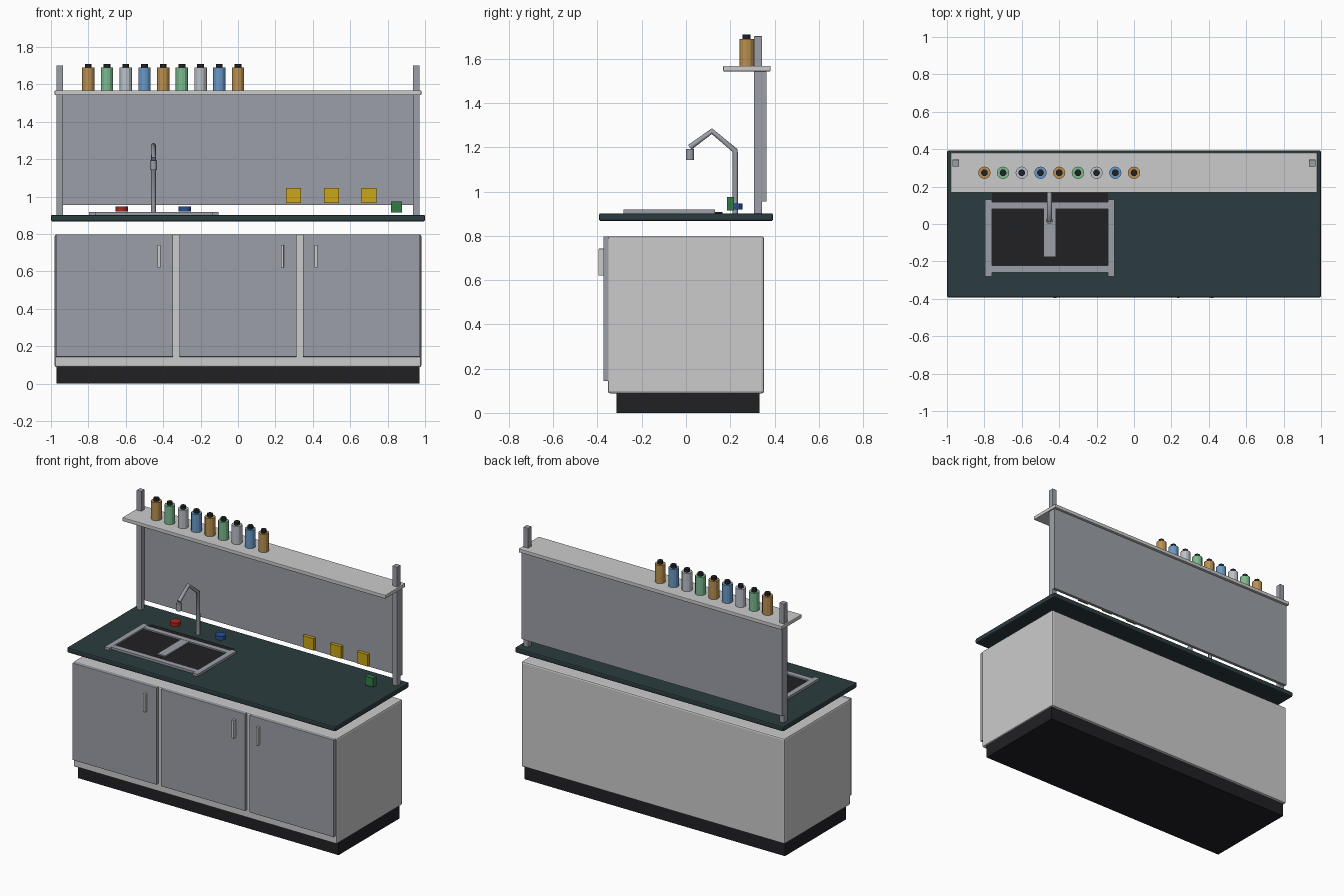
import bpy

if "Cube" in bpy.data.objects:
    bpy.data.objects.remove(bpy.data.objects["Cube"])

mats = {}

def paint(ob, color):
    if color is None:
        return
    if color not in mats:
        m = bpy.data.materials.new("color_%d" % len(mats))
        m.diffuse_color = (*color, 1)
        m.use_nodes = True
        m.node_tree.nodes["Principled BSDF"].inputs["Base Color"].default_value = m.diffuse_color
        mats[color] = m
    ob.data.materials.append(mats[color])

def box(name, x, y, z, color=None, bevel=0):
    """Box from (min, max) ranges on each axis."""
    bpy.ops.mesh.primitive_cube_add(size=1, location=[sum(r) / 2 for r in (x, y, z)])
    ob = bpy.context.object
    ob.name = name
    ob.scale = [r[1] - r[0] for r in (x, y, z)]
    bpy.ops.object.transform_apply(location=False, rotation=False, scale=True)
    if bevel:
        b = ob.modifiers.new("bevel", 'BEVEL')
        b.width, b.segments = bevel, 2
    paint(ob, color)
    return ob

def cyl(name, x, y, z, r, color=None, sides=12):
    bpy.ops.mesh.primitive_cylinder_add(vertices=sides, radius=r, depth=z[1] - z[0],
                                        location=(x, y, sum(z) / 2))
    ob = bpy.context.object
    ob.name = name
    paint(ob, color)
    return ob

BLACK = (0.015, 0.015, 0.018)
TOP = (0.025, 0.045, 0.05)
STEEL = (0.33, 0.35, 0.39)
LIGHT = (0.65, 0.66, 0.66)
BLUE = (0.02, 0.08, 0.3)

# base cabinet
box("plinth", (-0.97, 0.97), (-0.315, 0.333), (0, 0.09), BLACK)
box("cabinet", (-0.98, 0.98), (-0.352, 0.352), (0.088, 0.798), LIGHT, 0.01)
for i, (cx, hx) in enumerate([(-0.66, -0.423), (0, 0.237), (0.66, 0.417)]):
    box(f"door_{i}", (cx - 0.313, cx + 0.313), (-0.373, -0.34), (0.143, 0.797), STEEL, 0.003)
    box(f"door_handle_{i}", (hx - 0.008, hx + 0.008), (-0.395, -0.37), (0.62, 0.742), LIGHT, 0.002)

# worktop
box("worktop", (-1, 1), (-0.393, 0.393), (0.867, 0.902), TOP, 0.008)

# sink
for i, x in enumerate([(-0.76, -0.45), (-0.45, -0.14)]):
    box(f"sink_basin_{i}", x, (-0.24, 0.165), (0.885, 0.908), BLACK)
for i, x in enumerate([(-0.797, -0.76), (-0.14, -0.103)]):
    box(f"sink_side_rim_{i}", x, (-0.282, 0.132), (0.898, 0.918), STEEL)
for i, y in enumerate([(-0.26, -0.222), (0.08, 0.118)]):
    box(f"sink_cross_rim_{i}", (-0.78, -0.12), y, (0.898, 0.917), STEEL)
box("sink_divider", (-0.48, -0.42), (-0.173, 0.09), (0.898, 0.916), STEEL)

# tap: bent pipe and spout
curve = bpy.data.curves.new("tap_pipe", 'CURVE')
curve.dimensions = '3D'
curve.bevel_depth, curve.bevel_resolution = 0.013, 2
curve.use_fill_caps = True
path = [(0.222, 0.9), (0.222, 1.185), (0.117, 1.273), (0.017, 1.2)]
spline = curve.splines.new('POLY')
spline.points.add(len(path) - 1)
for p, (y, z) in zip(spline.points, path):
    p.co = (-0.452, y, z, 1)
pipe = bpy.data.objects.new("tap_pipe", curve)
bpy.context.collection.objects.link(pipe)
bpy.ops.object.select_all(action='DESELECT')
pipe.select_set(True)
bpy.context.view_layer.objects.active = pipe
bpy.ops.object.convert(target='MESH')
paint(bpy.context.object, STEEL)
cyl("tap_spout", -0.452, 0.018, (1.142, 1.192), 0.018, STEEL)
cyl("hot_knob", -0.622, 0.222, (0.92, 0.947), 0.033, (0.4, 0.02, 0.015))
cyl("cold_knob", -0.284, 0.222, (0.92, 0.947), 0.033, BLUE)

# upstand: posts, back panel, shelf
for side, x in (("left", -0.953), ("right", 0.953)):
    box(f"{side}_post", (x - 0.018, x + 0.018), (0.307, 0.344), (0.89, 1.702), STEEL, 0.003)
box("back_panel", (-0.97, 0.97), (0.344, 0.364), (0.955, 1.55), STEEL)
box("shelf", (-0.98, 0.98), (0.168, 0.382), (1.543, 1.568), LIGHT, 0.004)

# sockets and gas valve
for i, x in enumerate((0.297, 0.5, 0.7)):
    box(f"socket_{i}", (x - 0.04, x + 0.04), (0.322, 0.346), (0.965, 1.045), (0.6, 0.38, 0.01))
box("gas_valve", (0.818, 0.878), (0.185, 0.217), (0.915, 0.975), (0.03, 0.2, 0.06))

# reagent bottles
tints = [(0.5, 0.28, 0.08), (0.2, 0.5, 0.28), (0.5, 0.54, 0.58), (0.14, 0.32, 0.58)]
for i in range(9):
    x = -0.8 + 0.1 * i
    cyl(f"bottle_{i}", x, 0.274, (1.566, 1.69), 0.033, tints[i % 4])
    cyl(f"bottle_cap_{i}", x, 0.274, (1.688, 1.71), 0.018, BLACK)
